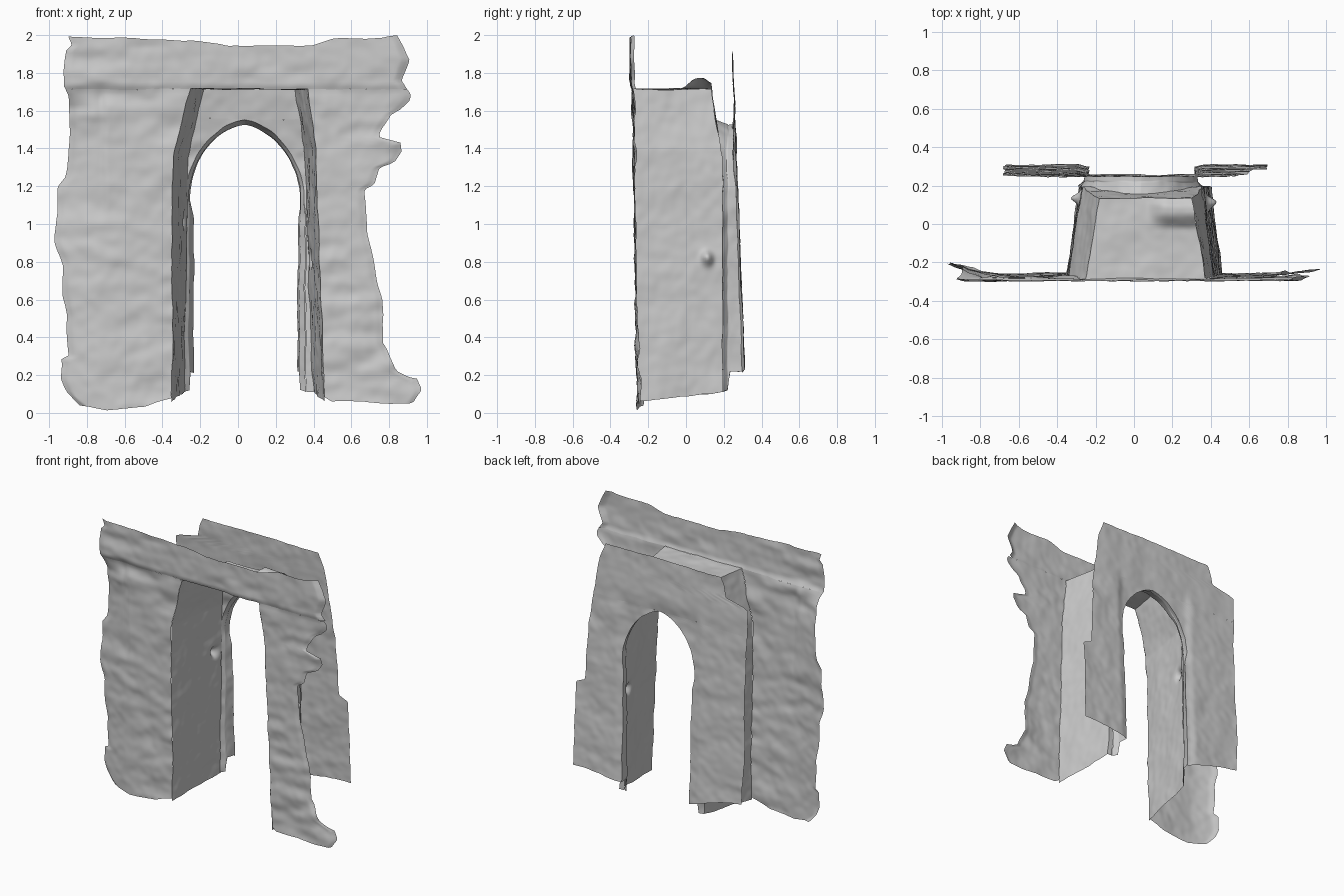
import bpy, bmesh, math
from mathutils import Vector, noise

if "Cube" in bpy.data.objects:
    bpy.data.objects.remove(bpy.data.objects["Cube"])


def interp(table, v):
    """Piecewise linear lookup in a list of (key, value) pairs."""
    if v <= table[0][0]:
        return table[0][1]
    for (a, p), (b, q) in zip(table, table[1:]):
        if v <= b:
            return p + (q - p) * (v - a) / (b - a)
    return table[-1][1]


def lerp(a, b, t):
    return a + (b - a) * t


def ramp(v, a, b):
    t = min(1, max(0, (v - a) / (b - a)))
    return t * t * (3 - 2 * t)


def rough(p, stone):
    """Weathered stone offset; depends only on position so seams stay closed."""
    q = Vector(p)
    d = noise.noise_vector(q * 6) * 0.007 + noise.noise_vector(q * 18) * 0.003
    # flattened noise reads as horizontal masonry courses, stronger in patches
    patch = 0.6 + noise.noise(q * 2.3 + Vector((3, 1, 5)))
    d.y += stone * patch * noise.noise(Vector((q.x * 6, q.y * 5, q.z * 13)))
    return q + d


def sheet(name, f, nu, nv, stone=0.01):
    """Scanned-looking single surface from f(s, t) -> point."""
    bm = bmesh.new()
    rows = [[bm.verts.new(rough(f(i / nu, j / nv), stone)) for i in range(nu + 1)]
            for j in range(nv + 1)]
    for a, b in zip(rows, rows[1:]):
        for i in range(nu):
            bm.faces.new((a[i], a[i + 1], b[i + 1], b[i]))
    me = bpy.data.meshes.new(name)
    bm.to_mesh(me)
    bm.free()
    for p in me.polygons:
        p.use_smooth = True
    ob = bpy.data.objects.new(name, me)
    bpy.context.collection.objects.link(ob)
    return ob


def panel(name, left, right, z0, z1, yfun, nu, nv, bottom=None, top=None,
          stone=0.01, curl=(0, 0)):
    """Upright sheet between two side profiles x(z), with ragged bottom / top z(x)
    and edges that curl back by curl = (left, right)."""
    def f(s, t):
        z = lerp(z0, z1, t)
        xl, xr = left(z), right(z)
        x = lerp(xl, xr, s)
        y = yfun(x, z)
        y += curl[0] * (1 - ramp(x - xl, 0, .04)) + curl[1] * (1 - ramp(xr - x, 0, .04))
        if bottom:
            z += (interp(bottom, x) - z0) * (1 - t) ** 6
        if top:
            z += (interp(top, x) - z1) * t
        return x, y, z
    return sheet(name, f, nu, nv, stone)


def prof(table):
    return lambda v: interp(table, v)


# outlines of the front wall: x as a function of z
wall_l = prof([(0, -.84), (.05, -.91), (.12, -.94), (.25, -.935), (.28, -.90), (.5, -.905),
               (.6, -.93), (.78, -.925), (.9, -.97), (1.2, -.95), (1.25, -.91), (1.5, -.89),
               (1.68, -.90), (1.73, -.92), (1.85, -.92), (1.93, -.91), (1.96, -.88), (2, -.9)])
wall_r = prof([(.04, .92), (.1, .97), (.17, .95), (.22, .84), (.34, .79), (.37, .77), (.6, .765),
               (.68, .74), (.95, .685), (1.18, .67), (1.21, .72), (1.3, .75), (1.33, .83),
               (1.38, .865), (1.43, .86), (1.46, .745), (1.5, .76), (1.58, .81), (1.61, .86),
               (1.66, .91), (1.69, .91), (1.76, .865), (1.87, .905), (1.95, .87), (2, .84)])

# doorway jamb edges at the front and at the back of the passage
jl_front = prof([(.06, -.35), (1.35, -.345), (1.72, -.25)])
jl_back = prof([(.1, -.285), (1.35, -.265), (1.72, -.18)])
jr_front = prof([(.06, .46), (1.1, .42), (1.4, .41), (1.72, .37)])
jr_back = prof([(.1, .40), (1.1, .36), (1.4, .35), (1.72, .30)])
y_back = prof([(1.35, .195), (1.55, .157), (1.715, .133)])    # rear wall of the passage
TOP = 1.715


def y_front(x, z):
    y = -.258 - .014 * z
    y += .05 * ramp(-x, .72, .98) * (1 - ramp(z, 1.6, 1.74))     # eroded left edge
    y += .015 * ramp(x, .75, .97) * (1 - ramp(z, 1.5, 1.8))      # eroded right edge
    y += .012 * ramp(-x, .69, .73) * ramp(z, 1.0, 1.1) * (1 - ramp(z, 1.66, 1.72))  # corner joint
    y -= .016 * ramp(-x, .71, .79) * ramp(z, 1.48, 1.6) * (1 - ramp(z, 1.64, 1.72))  # corner block
    y -= .010 * ramp(z, 1.70, 1.75)                              # lintel course
    return y


# front wall
panel("front_pier_left", wall_l, jl_front, 0, TOP, y_front, 44, 110, stone=.014, curl=(.01, 0),
      bottom=[(-.93, .09), (-.84, .04), (-.7, .01), (-.5, .03), (-.35, .08)])
panel("front_pier_right", jr_front, wall_r, .05, TOP, y_front, 36, 110, stone=.014, curl=(0, .006),
      bottom=[(.45, .09), (.5, .06), (.9, .05), (.97, .08)])
panel("front_lintel", wall_l, wall_r, TOP, 2, y_front, 110, 20, stone=.012, curl=(.01, .02),
      top=[(-.9, 1.99), (-.5, 1.98), (-.2, 1.97), (-.05, 1.945), (.38, 1.945),
           (.5, 1.98), (.75, 1.985), (.84, 2)])


# passage side walls, each with one small pit
def jamb(name, front, back, pit_y, pit_z, side):
    def f(s, t):
        z = lerp(lerp(.06, .11, s), TOP, t)
        xf = front(z)
        y = lerp(y_front(xf, z), y_back(z), s)
        x = lerp(xf, back(z), s)
        x += side * .05 * math.exp(-((y - pit_y) ** 2 + (z - pit_z) ** 2 * .6) / .0007)
        return x, y, z
    sheet(name, f, 44, 120, .004)


jamb("passage_side_left", jl_front, jl_back, .14, 1.02, -1)
jamb("passage_side_right", jr_front, jr_back, .11, .82, 1)


# passage ceiling with a raised broken patch
def ceiling(s, t):
    x = lerp(lerp(jl_front(TOP), jl_back(TOP), t), lerp(jr_front(TOP), jr_back(TOP), t), s)
    y = lerp(y_front(x, TOP), y_back(TOP), t)
    z = TOP + .055 * ramp(x, .06, .17) * ramp(y, -.03, .06) * (1 - .5 * ramp(y, .09, .133))
    return x, y, z


sheet("passage_ceiling", ceiling, 40, 30, .003)

# pointed arch
CX = .034


def arch_edge(side, grow, low):
    """Arch edge x(z), grown outwards; low is the half width near the ground."""
    def x(z):
        if z < 1.0:
            w = low
        else:
            u = min(1, max(0, (z - 1.1) / (.43 + grow)))
            w = .29 * (1 + grow * 3) * (1 - u ** 2.4) ** .68
            w = lerp(low, w, ramp(z, 1.0, 1.15))
        return CX + side * w
    return x


# wall over and beside the arch at the back of the passage
APEX_O, APEX_I = 1.555, 1.53
y_head = lambda x, z: y_back(z)
panel("arch_spandrel_left", jl_back, arch_edge(-1, .025, .318), .11, APEX_O, y_head, 12, 130, stone=.004)
panel("arch_spandrel_right", arch_edge(1, .025, .325), jr_back, .11, APEX_O, y_head, 12, 130, stone=.004)


def head(s, t):
    z = lerp(APEX_O, TOP, t)
    x = lerp(jl_back(z), jr_back(z), s)
    return x, y_back(z), z + .0275 * t * ramp(x, .06, .17)


sheet("arch_head_wall", head, 40, 10, .004)


# back wall leans forwards towards the top, rounded in towards the opening
def y_rear(x, z):
    return .309 - .038 * (z - .24) - .013 * (1 - ramp(abs(x - CX), .27, .34)) * (1 - ramp(z, 1.5, 1.62))


rear_l = prof([(.24, -.66), (.6, -.68), (1.2, -.67), (1.73, -.68), (1.77, -.5), (1.86, -.48), (1.92, -.45)])
rear_r = prof([(.24, .70), (.86, .69), (.89, .62), (1.3, .6), (1.6, .56), (1.8, .53), (1.92, .48)])
panel("back_wall_left", rear_l, arch_edge(-1, 0, .268), .22, APEX_I, y_rear, 26, 110, stone=.004,
      bottom=[(-.68, .33), (-.4, .27), (-.23, .21)])
panel("back_wall_right", arch_edge(1, 0, .283), rear_r, .22, APEX_I, y_rear, 26, 110, stone=.004,
      bottom=[(.3, .22), (.5, .25), (.7, .25)])
panel("back_wall_top", rear_l, rear_r, APEX_I, 1.91, y_rear, 60, 22, stone=.004)


# arch reveal: widest at the passage, narrowing to the back wall opening
def reveal(name, side, low):
    def f(s, t):
        k = 1 - (1 - t) ** 1.8                      # more samples near the apex
        z_out = lerp(.11, APEX_O, k)
        z_mid = lerp(.12, 1.535, k)
        z_in = lerp(.22, APEX_I, k)
        xo, xm = arch_edge(side, .025, .322)(z_out), arch_edge(side, .005, .293)(z_mid)
        xi = arch_edge(side, 0, low)(z_in)
        if s < .5:
            u = s * 2
            return lerp(xo, xm, u), lerp(y_back(z_out), .22, u), lerp(z_out, z_mid, u)
        u = ramp(s, .5, .58)                        # short step where the bottom rises
        w = s * 2 - 1
        return lerp(xm, xi, w), lerp(.22, y_rear(xi, z_in), w), lerp(z_mid, z_in, u)
    sheet(name, f, 24, 120, .003)


reveal("arch_reveal_left", -1, .268)
reveal("arch_reveal_right", 1, .283)
